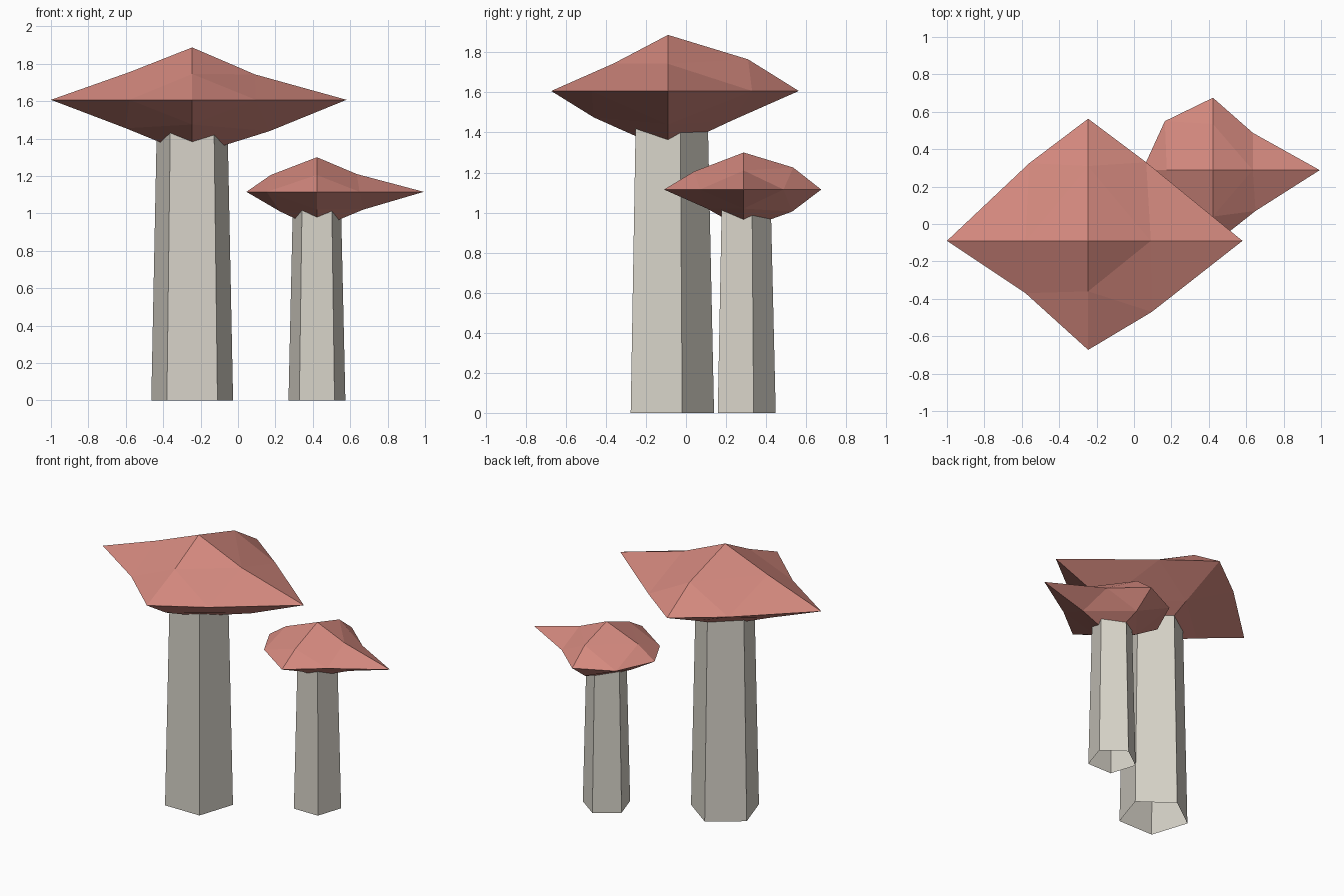
import bpy, bmesh
from math import sin, cos, pi, tau
from mathutils import Vector

if "Cube" in bpy.data.objects:
    bpy.data.objects.remove(bpy.data.objects["Cube"])


def material(name, rgb):
    m = bpy.data.materials.new(name)
    m.diffuse_color = (*rgb, 1)
    m.use_nodes = True
    m.node_tree.nodes["Principled BSDF"].inputs["Base Color"].default_value = m.diffuse_color
    return m


CAP = material("cap_red", (0.66, 0.25, 0.21))
STEM = material("stem_stone", (0.68, 0.65, 0.58))


def finish(bm, name, mat):
    bmesh.ops.recalc_face_normals(bm, faces=bm.faces)
    me = bpy.data.meshes.new(name)
    bm.to_mesh(me)
    bm.free()
    me.materials.append(mat)
    bpy.context.collection.objects.link(bpy.data.objects.new(name, me))


def stem(name, x, y, r0, r1, height):
    """Tapered five-sided open tube with one corner pointing back."""
    bm = bmesh.new()
    rings = [[bm.verts.new((x + r * cos(pi / 2 + tau * i / 5),
                            y + r * sin(pi / 2 + tau * i / 5), z)) for i in range(5)]
             for r, z in ((r0, 0), (r1, height))]
    for i in range(5):
        j = (i + 1) % 5
        bm.faces.new((rings[0][i], rings[0][j], rings[1][j], rings[1][i]))
    finish(bm, name, STEM)


def cap(name, centre, tips, rim, xz, yz):
    """Irregular octahedron, every face split in four.
    tips: -x, +x, -y, +y, -z, +z; the rest are edge mid points,
    ordered (-,-), (+,-), (-,+), (+,+) in their plane."""
    bm = bmesh.new()
    c = Vector(centre)
    signs = [(-1, -1), (1, -1), (-1, 1), (1, 1)]
    v = {}

    def add(key, axes, values):
        p = c.copy()
        for a, val in zip(axes, values):
            p[a] = val
        v[key] = bm.verts.new(p)

    for i, t in enumerate(tips):
        key = [0, 0, 0]
        key[i // 2] = 1 if i % 2 else -1
        add(tuple(key), (i // 2,), (t,))
    for axes, pts in (((0, 1), rim), ((0, 2), xz), ((1, 2), yz)):
        for s, p in zip(signs, pts):
            key = [0, 0, 0]
            key[axes[0]], key[axes[1]] = s
            add(tuple(key), axes, p)
    for sx in (-1, 1):
        for sy in (-1, 1):
            for sz in (-1, 1):
                X, Y, Z = v[sx, 0, 0], v[0, sy, 0], v[0, 0, sz]
                xy, xz_, yz_ = v[sx, sy, 0], v[sx, 0, sz], v[0, sy, sz]
                for f in ((X, xy, xz_), (Y, yz_, xy), (Z, xz_, yz_), (xy, yz_, xz_)):
                    bm.faces.new(f)
    finish(bm, name, CAP)


# Large mushroom
stem("large_stem", -0.245, -0.09, 0.23, 0.196, 1.6)
cap("large_cap", (-0.245, -0.09, 1.607),
    (-1.0, 0.58, -0.673, 0.563, 1.31, 1.887),
    [(-0.58, -0.37), (0.095, -0.47), (-0.56, 0.325), (0.065, 0.33)],
    [(-0.6, 1.455), (0.17, 1.44), (-0.58, 1.755), (0.09, 1.743)],
    [(-0.46, 1.475), (0.23, 1.46), (-0.36, 1.745), (0.31, 1.765)])

# Small mushroom
stem("small_stem", 0.422, 0.288, 0.16, 0.134, 1.1)
cap("small_cap", (0.422, 0.288, 1.115),
    (0.045, 0.993, -0.11, 0.675, 0.917, 1.3),
    [(0.153, 0.074), (0.65, 0.07), (0.165, 0.55), (0.636, 0.487)],
    [(0.225, 1.01), (0.67, 1.02), (0.175, 1.205), (0.635, 1.21)],
    [(0.105, 1.02), (0.53, 1.005), (0.04, 1.205), (0.535, 1.225)])
